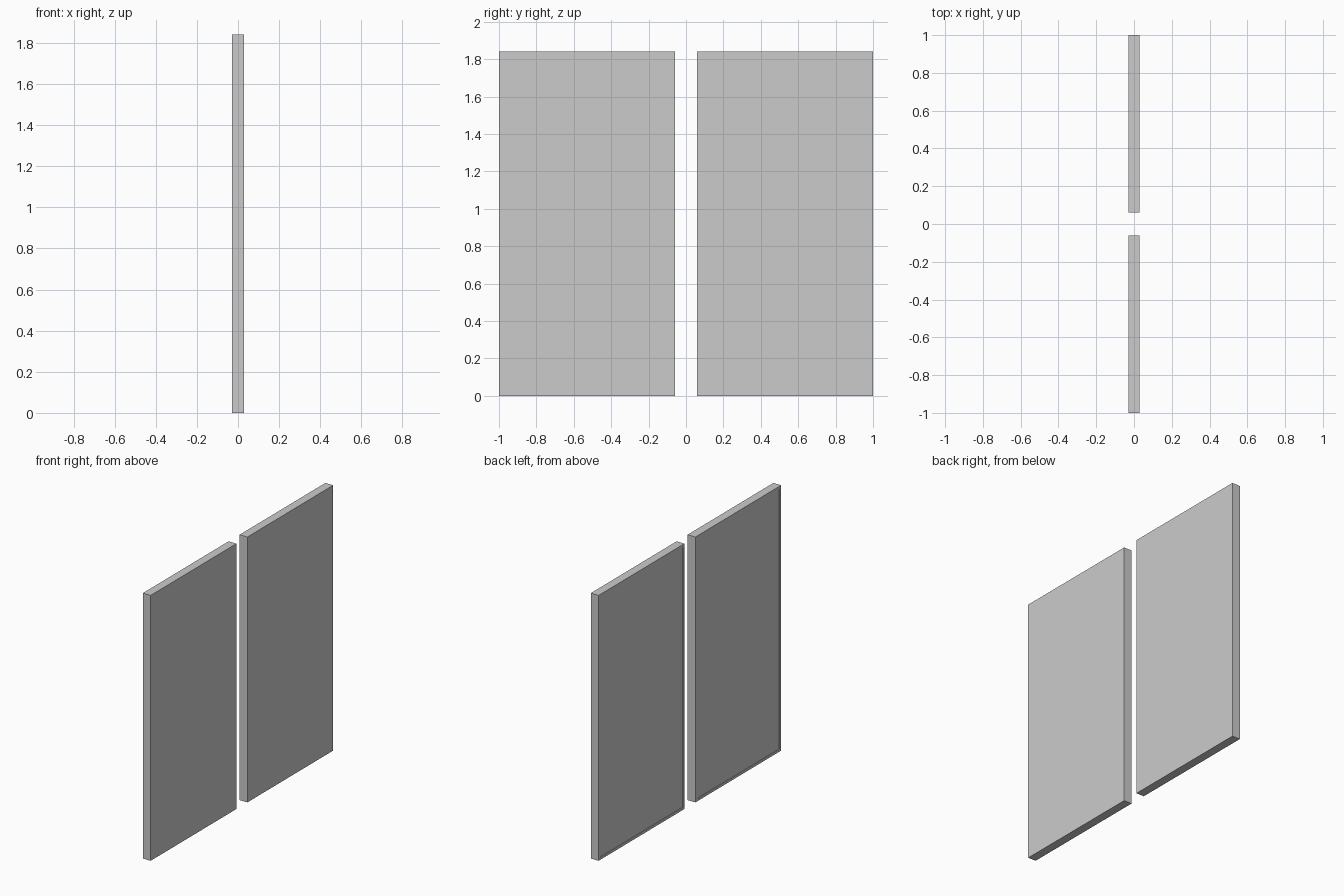
import bpy, bmesh

if "Cube" in bpy.data.objects:
    bpy.data.objects.remove(bpy.data.objects["Cube"])

HEIGHT, THICK = 1.84, 0.06
INNER, OUTER = 0.06, 1.0     # distance of each panel's edges from the centre
BORDER, RECESS = 0.025, 0.004


def panel(name, side):
    """Flat slab with a thin rim and a shallow recessed field on the -x face."""
    bm = bmesh.new()
    bmesh.ops.create_cube(bm, size=1)
    bmesh.ops.scale(bm, vec=(THICK, OUTER - INNER, HEIGHT), verts=bm.verts)
    bmesh.ops.translate(bm, vec=(0, side * (INNER + OUTER) / 2, HEIGHT / 2), verts=bm.verts)

    # rim, then a square-edged step down to the recessed field
    bm.normal_update()
    field = min(bm.faces, key=lambda f: f.calc_center_median().x)
    bmesh.ops.inset_region(bm, faces=[field], thickness=BORDER)
    field_verts = list(field.verts)
    ext = bmesh.ops.extrude_discrete_faces(bm, faces=[field])
    inner = ext["faces"][0]
    bmesh.ops.translate(bm, vec=(RECESS, 0, 0), verts=inner.verts)
    bmesh.ops.recalc_face_normals(bm, faces=bm.faces)

    mesh = bpy.data.meshes.new(name)
    bm.to_mesh(mesh)
    bm.free()
    obj = bpy.data.objects.new(name, mesh)
    bpy.context.collection.objects.link(obj)


# Two matching panels either side of the central gap
panel("front_panel", -1)
panel("back_panel", 1)
